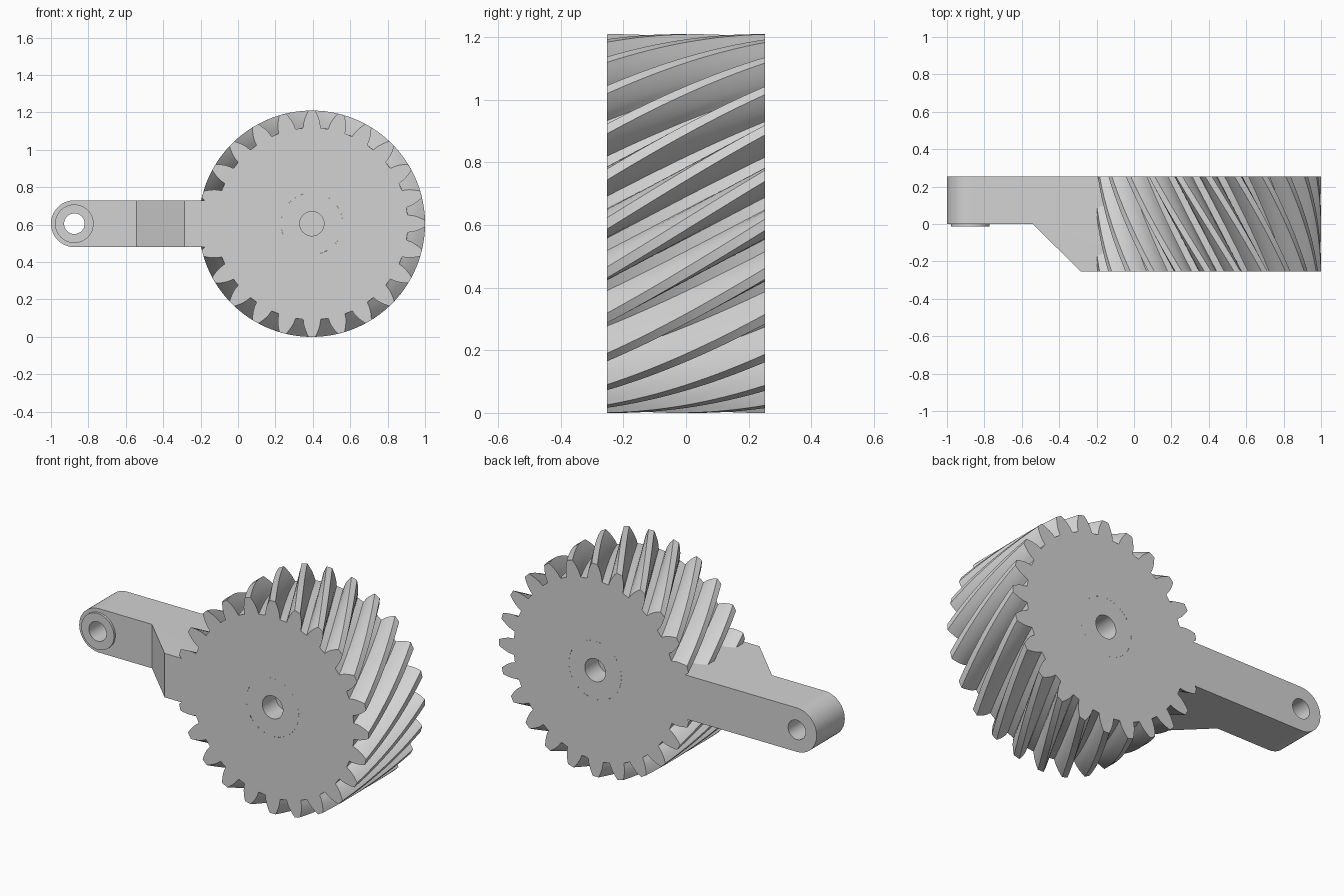
import bpy, bmesh, math
from mathutils import Vector

cube = bpy.data.objects.get("Cube")
if cube:
    bpy.data.objects.remove(cube, do_unlink=True)

FRONT, BACK = -0.253, 0.253
AXIS = Vector((0.395, 0, 0.605))       # gear centre
PIVOT = Vector((-0.875, 0, 0.605))     # arm eye centre
TEETH, TIP, HUB_R, BORE_R = 24, 0.605, 0.165, 0.065
HELIX = math.radians(30)
MODULE = TIP / (TEETH / 2 / math.cos(HELIX) + 1)

grey = bpy.data.materials.new("light grey")
grey.use_nodes = True
grey.diffuse_color = (0.65, 0.65, 0.65, 1)
grey.node_tree.nodes["Principled BSDF"].inputs["Base Color"].default_value = (0.65, 0.65, 0.65, 1)


def finish(bm, name):
    bmesh.ops.remove_doubles(bm, verts=bm.verts, dist=1e-5)
    bmesh.ops.recalc_face_normals(bm, faces=bm.faces)
    mesh = bpy.data.meshes.new(name)
    bm.to_mesh(mesh)
    bm.free()
    mesh.materials.append(grey)
    obj = bpy.data.objects.new(name, mesh)
    bpy.context.collection.objects.link(obj)
    return obj


def smooth(obj):
    bpy.ops.object.select_all(action="DESELECT")
    obj.select_set(True)
    bpy.context.view_layer.objects.active = obj
    bpy.ops.object.shade_smooth_by_angle(angle=math.radians(30))


def polar(r, a, y):
    return Vector((r * math.cos(a), y, r * math.sin(a)))


def wall(bm, low, high):
    """Join two equal closed rings of vertices with quads."""
    n = len(low)
    for i in range(n):
        k = (i + 1) % n
        bm.faces.new((low[i], low[k], high[k], high[i]))


def lathe(name, profile, centre, closed=False, steps=48):
    """Turn (radius, y) points about the y axis."""
    bm = bmesh.new()
    verts = [bm.verts.new(centre + Vector((r, y, 0))) for r, y in profile]
    pairs = list(zip(verts, verts[1:] + verts[:1]))
    edges = [bm.edges.new(p) for p in (pairs if closed else pairs[:-1])]
    bmesh.ops.spin(bm, geom=verts + edges, cent=centre, axis=(0, 1, 0),
                   angle=math.tau, steps=steps)
    return finish(bm, name)


def prism(name, outline, offset):
    """Extrude a flat outline of 3D points."""
    bm = bmesh.new()
    low = [bm.verts.new(p) for p in outline]
    high = [bm.verts.new(p + Vector(offset)) for p in outline]
    bm.faces.new(low)
    bm.faces.new(high)
    wall(bm, low, high)
    return finish(bm, name)


def cut(obj, cutter):
    mod = obj.modifiers.new("cut", "BOOLEAN")
    mod.operation, mod.solver, mod.object = "DIFFERENCE", "EXACT", cutter
    bpy.context.view_layer.objects.active = obj
    bpy.ops.object.modifier_apply(modifier=mod.name)
    bpy.data.objects.remove(cutter, do_unlink=True)


# Involute tooth outline, with transverse sizes of a helical gear
def inv(a):
    return math.tan(a) - a


pressure = math.atan(math.tan(math.radians(20)) / math.cos(HELIX))
pitch_r = TIP - MODULE
base_r = pitch_r * math.cos(pressure)
root_r = pitch_r - 1.25 * MODULE
twist = math.tan(HELIX) * (BACK - FRONT) / pitch_r


def half_angle(r):
    a = math.acos(min(1, base_r / r))
    return math.pi / (2 * TEETH) + inv(pressure) - inv(a)


flank = [(root_r, half_angle(base_r) + 0.004)]
for i in range(6):
    r = base_r + (TIP - base_r) * i / 5
    flank.append((r, half_angle(r)))
tooth = [(r, -a) for r, a in flank] + [(r, a) for r, a in reversed(flank)]
outline = [(r, a + math.tau * k / TEETH) for k in range(TEETH) for r, a in tooth]

# Helical gear body with an open centre
bm = bmesh.new()
LAYERS = 16
rings = []
for j in range(LAYERS + 1):
    t = j / LAYERS
    y = FRONT + (BACK - FRONT) * t
    rings.append([bm.verts.new(AXIS + polar(r, a + twist * t, y)) for r, a in outline])
for low, high in zip(rings, rings[1:]):
    wall(bm, low, high)
for ring, y, turn in ((rings[0], FRONT, 0), (rings[-1], BACK, twist)):
    wall(bm, ring, [bm.verts.new(AXIS + polar(HUB_R, a + turn, y)) for r, a in outline])
smooth(finish(bm, "helical_gear"))

# Hub with a blind bore in each end
DEPTH = 0.12
smooth(lathe("hub", [(0, FRONT + DEPTH), (BORE_R, FRONT + DEPTH), (BORE_R, FRONT),
                     (HUB_R, FRONT), (HUB_R, BACK), (BORE_R, BACK),
                     (BORE_R, BACK - DEPTH), (0, BACK - DEPTH)], AXIS))

# Arm: round-ended bar, stepped and sloped at the front
half = 0.125
bar = [PIVOT + polar(half, math.pi * (0.5 + i / 24), FRONT) for i in range(25)]
bar += [Vector((0.1, FRONT, AXIS.z - half)), Vector((0.1, FRONT, AXIS.z + half))]
arm = prism("arm", bar, (0, BACK - FRONT, 0))
wedge = [Vector((x, y, 0.3)) for x, y in
         ((-1.2, 0), (-0.542, 0), (-0.285, FRONT), (-0.275, FRONT - 0.01), (-1.2, FRONT - 0.01))]
cut(arm, prism("step_cutter", wedge, (0, 0, 0.6)))
EYE_R = 0.055
cut(arm, lathe("eye_cutter", [(0, -0.4), (EYE_R, -0.4), (EYE_R, 0.4), (0, 0.4)], PIVOT))
smooth(arm)

# Raised ring around the arm eye
smooth(lathe("eye_ring", [(EYE_R, -0.013), (0.103, -0.013), (0.103, 0.002), (EYE_R, 0.002)],
             PIVOT, closed=True))
